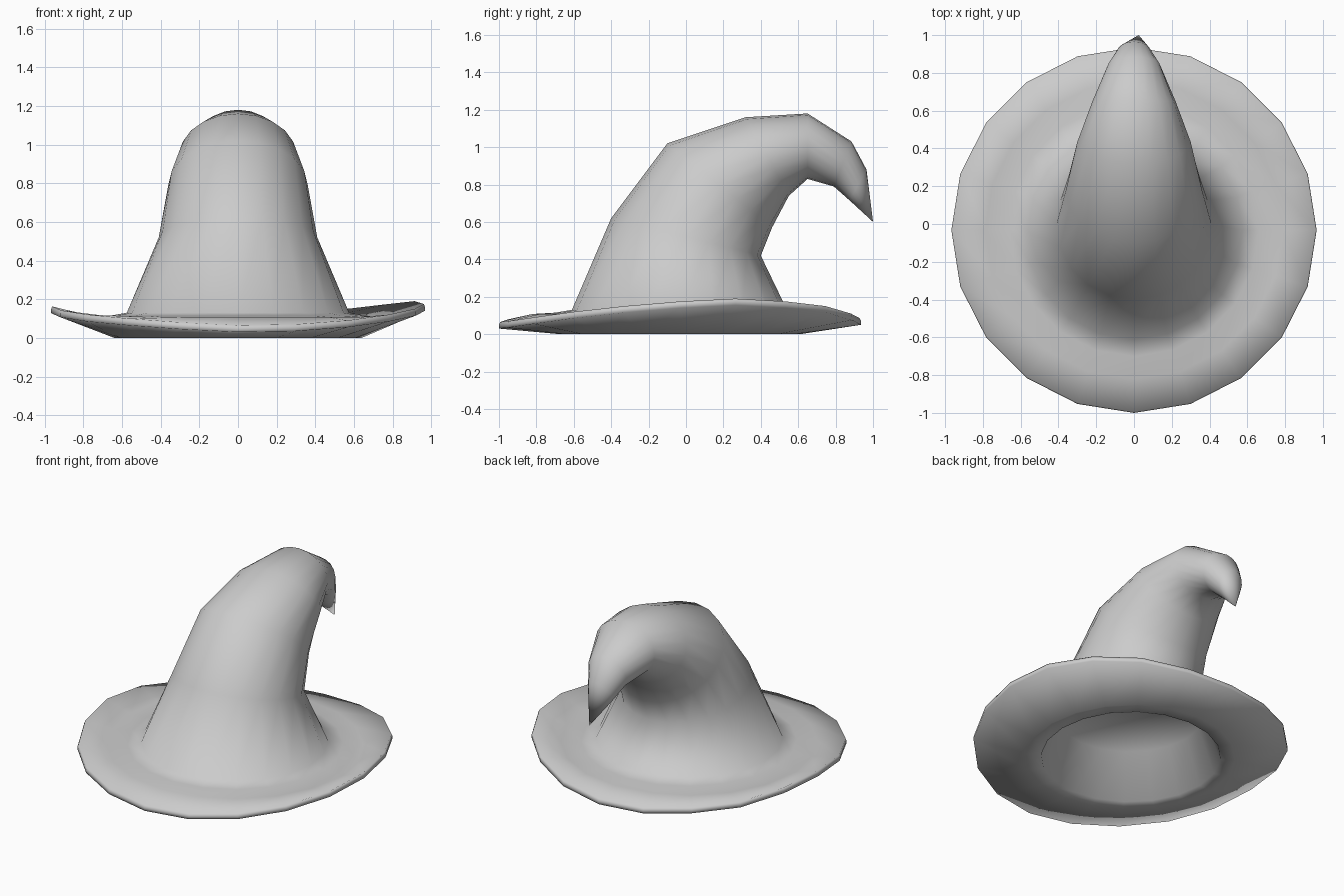
import bpy, bmesh, math
from mathutils import Vector

if "Cube" in bpy.data.objects:
    bpy.data.objects.remove(bpy.data.objects["Cube"])

N = 20            # sides of the hat
EDGE = 0.035      # brim edge thickness

# wavy brim edge heights, anticlockwise from +x
RIM = [.175, .19, .175, .15, .11, .085, .085, .105, .12, .15,
       .163, .142, .12, .10, .08, .065, .07, .09, .12, .15]

# rings from the brim up the cone: front (y, z), back (y, z), half width
CONE = [
    ((-.82, .108), (.755, .108), .788),
    ((-.70, .115), (.64, .115), .66),
    ((-.61, .13), (.54, .13), .575),
    ((-.40, .62), (.40, .42), .41),
    ((-.10, 1.02), (.46, .57), .36),
    ((.32, 1.16), (.55, .74), .30),
    ((.65, 1.18), (.65, .83), .22),
    ((.885, 1.03), (.79, .79), .14),
    ((.965, .88), (.875, .715), .085),
]
TIP = (.025, 1.0, .60)


def section(front, back, half_width):
    """Elliptical ring spanning front and back points in the side plane."""
    f, b = Vector((0, *front)), Vector((0, *back))
    mid, arm = (f + b) / 2, (b - f) / 2
    return [mid + arm * math.sin(k * math.tau / N)
            + Vector((half_width * math.cos(k * math.tau / N), 0, 0))
            for k in range(N)]


def brim_edge(drop, inset=0.0):
    ring = section((-1.0 + inset, 0), (.935 - inset, 0), .967 - inset)
    return [p + Vector((0, 0, z - drop)) for p, z in zip(ring, RIM)]


bm = bmesh.new()


def loft(rings):
    loops = [[bm.verts.new(p) for p in r] for r in rings]
    for a, b in zip(loops, loops[1:]):
        for k in range(N):
            j = (k + 1) % N
            bm.faces.new((a[k], a[j], b[j], b[k]))
    return loops


def close(loop, point):
    v = bm.verts.new(point)
    for k in range(N):
        bm.faces.new((loop[k], loop[(k + 1) % N], v))


# shallow head opening, underside of brim, rounded rim, then cone up to the tip
opening = [section((-.49, .30), (.42, .30), .45),
           section((-.585, 0), (.525, 0), .55)]
underside = [section((-.675, 0), (.61, 0), .64)]
rim = [brim_edge(EDGE), brim_edge(.015), brim_edge(0, .006)]
loops = loft(opening + underside + rim + [section(*s) for s in CONE])
close(loops[0], (0, -.03, .32))
close(loops[-1], TIP)
bmesh.ops.recalc_face_normals(bm, faces=bm.faces[:])

mesh = bpy.data.meshes.new("pointed_hat")
bm.to_mesh(mesh)
bm.free()
hat = bpy.data.objects.new("pointed_hat", mesh)
bpy.context.collection.objects.link(hat)
bpy.context.view_layer.objects.active = hat
hat.select_set(True)
bpy.ops.object.shade_smooth_by_angle(angle=math.radians(115))
